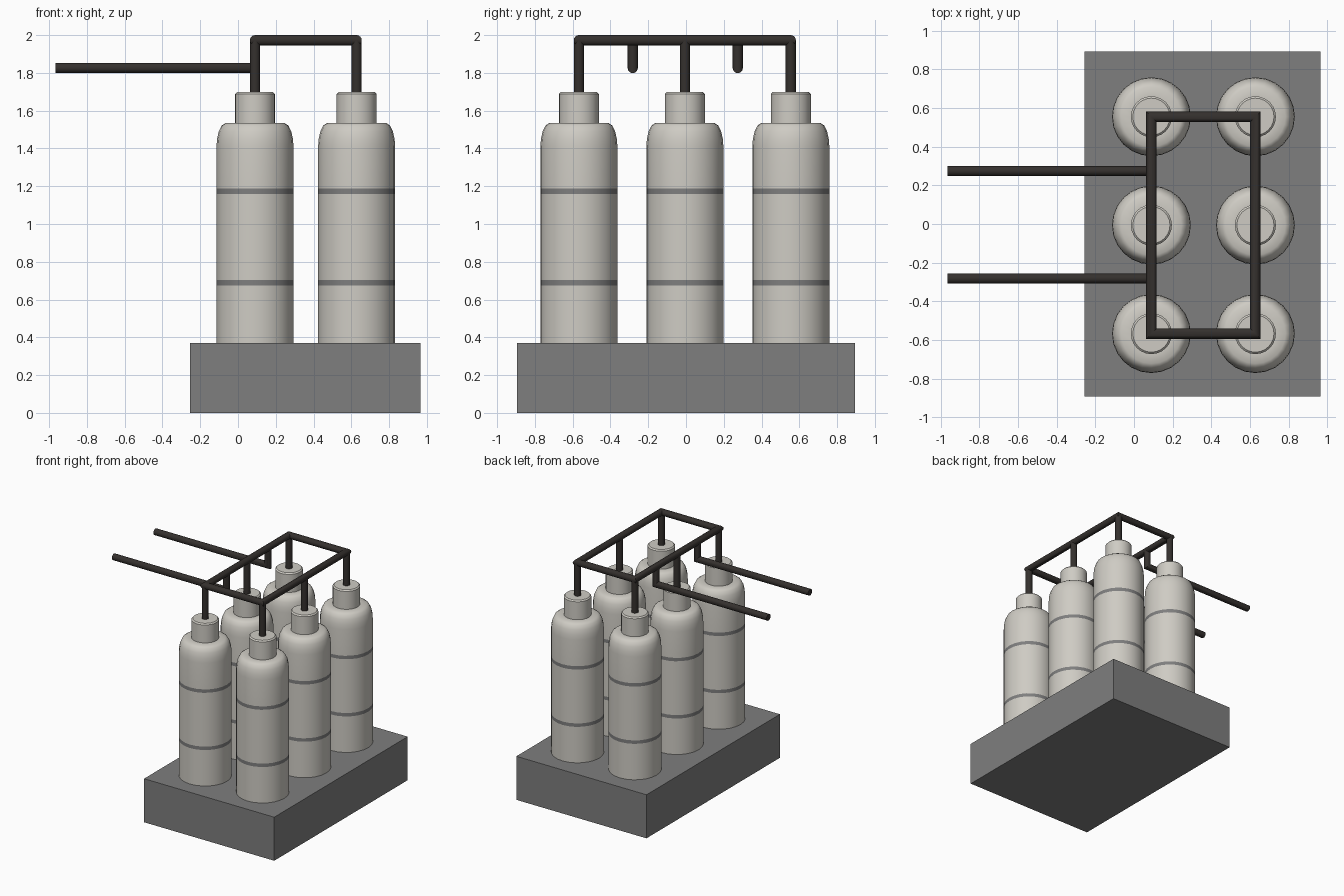
import bpy, bmesh, math
from mathutils import Vector

if "Cube" in bpy.data.objects:
    bpy.data.objects.remove(bpy.data.objects["Cube"])


def material(name, rgb):
    m = bpy.data.materials.new(name)
    m.diffuse_color = (*rgb, 1)
    m.use_nodes = True
    m.node_tree.nodes["Principled BSDF"].inputs["Base Color"].default_value = m.diffuse_color
    return m


SHELL = material("warm_white_paint", (0.62, 0.60, 0.55))
BAND = material("grey_band", (0.21, 0.21, 0.21))
BLACK = material("black_pipe", (0.035, 0.03, 0.027))
GREY = material("base_grey", (0.21, 0.21, 0.21))


def finish(bm, name, mats, angle=35):
    bmesh.ops.recalc_face_normals(bm, faces=bm.faces)
    me = bpy.data.meshes.new(name)
    bm.to_mesh(me)
    bm.free()
    for m in mats:
        me.materials.append(m)
    ob = bpy.data.objects.new(name, me)
    bpy.context.collection.objects.link(ob)
    bpy.ops.object.select_all(action='DESELECT')
    ob.select_set(True)
    bpy.context.view_layer.objects.active = ob
    bpy.ops.object.shade_smooth_by_angle(angle=math.radians(angle))
    return ob


def skin(bm, rings, closed=False, banded=()):
    """Bridge successive vertex rings; cap the ends unless closed."""
    n = len(rings[0])
    for k in range(len(rings) if closed else len(rings) - 1):
        a, b = rings[k], rings[(k + 1) % len(rings)]
        for i in range(n):
            j = (i + 1) % n
            f = bm.faces.new((a[i], a[j], b[j], b[i]))
            f.material_index = 1 if k in banded else 0
    if not closed:
        bm.faces.new(rings[0])
        bm.faces.new(rings[-1])


def lathe(name, profile, mats, banded=(), n=24):
    bm = bmesh.new()
    rings = [[bm.verts.new((r * math.cos(2 * math.pi * i / n), r * math.sin(2 * math.pi * i / n), z))
              for i in range(n)] for r, z in profile]
    skin(bm, rings, banded=banded)
    return finish(bm, name, mats)


def pipe(name, points, r=0.027, closed=False, n=16):
    """Round pipe with mitred corners along a path."""
    bm = bmesh.new()
    pts = [Vector(p) for p in points]
    count = len(pts)
    d = [(pts[(i + 1) % count] - pts[i]).normalized() for i in range(count)]
    first = d[0]
    u = first.orthogonal().normalized()
    v = first.cross(u)
    start = [u * (r * math.cos(2 * math.pi * i / n)) + v * (r * math.sin(2 * math.pi * i / n))
             for i in range(n)]
    if closed:
        plane = (d[-1] + d[0]).normalized()
        start = [o - first * (o.dot(plane) / first.dot(plane)) for o in start]
    rings = [[bm.verts.new(pts[0] + o) for o in start]]
    for k in range(1, count):
        along = d[k - 1]
        plane = along if (k == count - 1 and not closed) else (along + d[k]).normalized()
        start = [o - along * (o.dot(plane) / along.dot(plane)) for o in start]
        rings.append([bm.verts.new(pts[k] + o) for o in start])
    skin(bm, rings, closed)
    return finish(bm, name, [BLACK])


# Plinth
bm = bmesh.new()
bmesh.ops.create_cube(bm, size=1)
bmesh.ops.scale(bm, vec=(1.22, 1.787, 0.369), verts=bm.verts)
bmesh.ops.translate(bm, vec=(0.355, 0, 0.1845), verts=bm.verts)
finish(bm, "base_block", [GREY])

# Gas bottles: body with two painted bands, rounded shoulder, neck
XS, YS = (0.09, 0.628), (-0.567, -0.006, 0.555)
R, TOP = 0.204, 1.973
profile = [(R, 0.365), (R, 0.674), (R, 0.703), (R, 1.159), (R, 1.188), (R, 1.41),
           (0.201, 1.45), (0.192, 1.49), (0.177, 1.521), (0.155, 1.536),
           (0.106, 1.536), (0.106, 1.688), (0.096, 1.698)]
bottle = lathe("gas_bottle", profile, [SHELL, BAND], banded=(1, 3))
for i, (x, y) in enumerate((x, y) for x in XS for y in YS):
    ob = bottle if i == 0 else bottle.copy()
    if i:
        bpy.context.collection.objects.link(ob)
    ob.location = (x, y, 0)
    pipe("riser_pipe", [(x, y, 1.69), (x, y, TOP)])

# Manifold loop joining all the risers
x0, x1, y0, y1 = XS[0], XS[1], YS[0], YS[2]
pipe("manifold_loop", [(x0, y0, TOP), (x1, y0, TOP), (x1, y1, TOP), (x0, y1, TOP)], closed=True)

# Two outlet pipes dropping from the loop and running out to the left
for y in (-0.282, 0.274):
    pipe("outlet_pipe", [(x0, y, TOP), (x0, y, 1.826), (-0.966, y, 1.826)])
